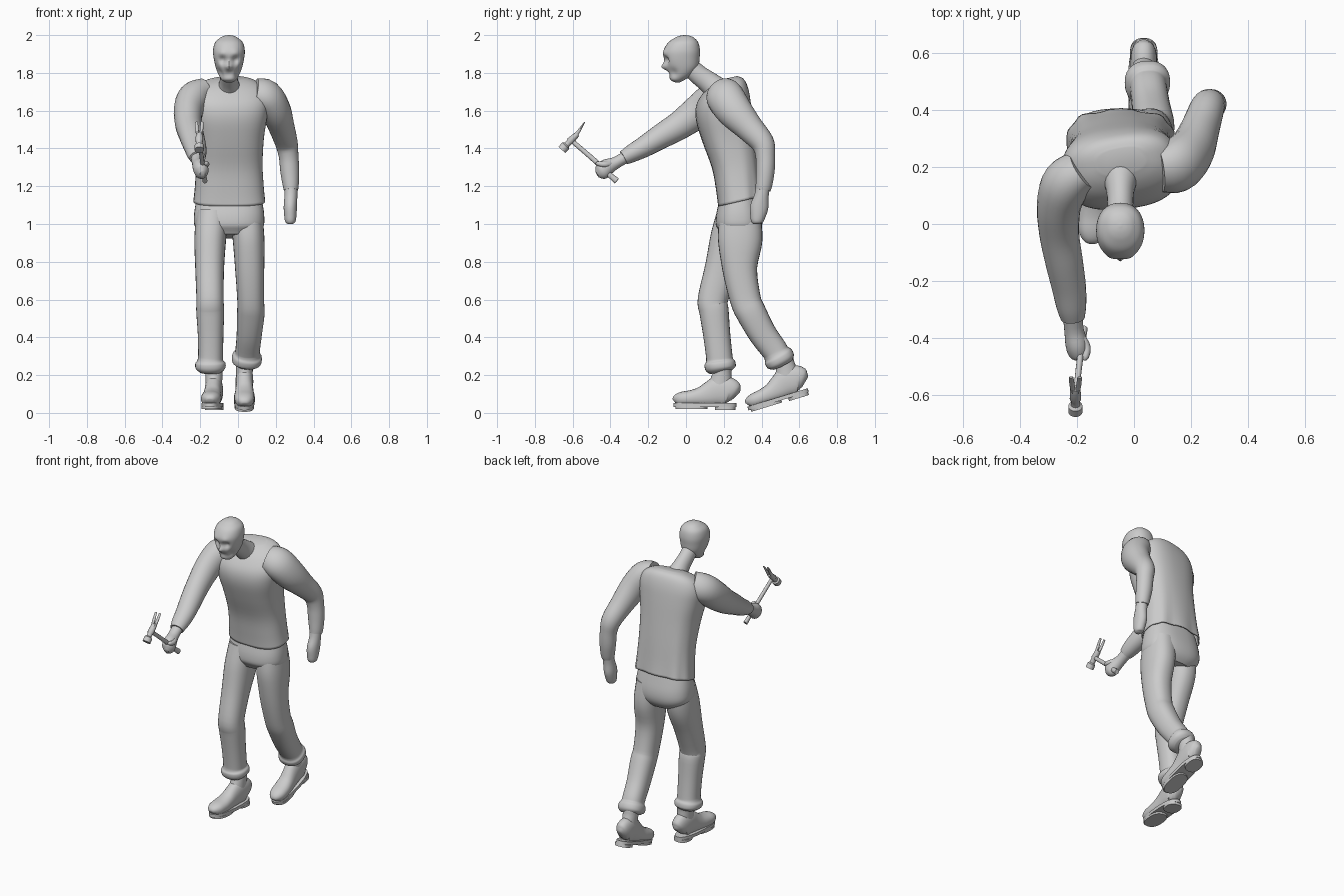
import bpy, bmesh, math
from mathutils import Vector, Matrix


def spline(rings, n):
    """Catmull-Rom resampling of ring tuples."""
    out = []
    for i in range(len(rings) - 1):
        p0, p1 = rings[max(i - 1, 0)], rings[i]
        p2, p3 = rings[i + 1], rings[min(i + 2, len(rings) - 1)]
        for k in range(n):
            t = k / n
            out.append([0.5 * (2 * b + (c - a) * t + (2 * a - 5 * b + 4 * c - d) * t * t
                               + (3 * b - a - 3 * c + d) * t ** 3)
                        for a, b, c, d in zip(p0, p1, p2, p3)])
    return out + [list(rings[-1])]


def tube(name, rings, sides=24, n=4, axis=None, power=2.0, yaw=(0, 0),
         caps=(True, True), matrix=None, ripple=0.0):
    """Loft of (x, y, z, width, depth) rings along their centre line."""
    pts = spline(rings, n) if n > 1 else [list(r) for r in rings]
    bm = bmesh.new()
    loops = []
    for i, p in enumerate(pts):
        f = i / (len(pts) - 1)
        c = Vector(p[:3])
        t = Vector(axis) if axis else (Vector(pts[min(i + 1, len(pts) - 1)][:3])
                                       - Vector(pts[max(i - 1, 0)][:3]))
        t.normalize()
        u = (Vector((1, 0, 0)) - t * t.x).normalized()
        v = t.cross(u)
        turn = Matrix.Rotation(yaw[0] + (yaw[1] - yaw[0]) * f, 3, t)
        u, v = turn @ u, turn @ v
        loop = []
        for k in range(sides):
            a = 2 * math.pi * k / sides
            ca, sa = math.cos(a), math.sin(a)
            s = 1 + ripple * (1 - f) ** 5 * math.sin(9 * a) * max(0, sa)
            e = 2 / power
            loop.append(bm.verts.new(
                c + u * (math.copysign(abs(ca) ** e, ca) * max(p[3], .001) * s)
                + v * (math.copysign(abs(sa) ** e, sa) * max(p[4], .001) * s)))
        loops.append(loop)
    for a, b in zip(loops, loops[1:]):
        for k in range(sides):
            j = (k + 1) % sides
            bm.faces.new((a[k], a[j], b[j], b[k]))
    if caps[0]:
        bm.faces.new(loops[0][::-1])
    if caps[1]:
        bm.faces.new(loops[-1])
    me = bpy.data.meshes.new(name)
    bm.to_mesh(me)
    bm.free()
    if matrix:
        me.transform(matrix)
    ob = bpy.data.objects.new(name, me)
    bpy.context.collection.objects.link(ob)
    return ob


def push(ob, centre, radius, offset):
    """Soft local sculpting."""
    for v in ob.data.vertices:
        d = (v.co - Vector(centre)).length / radius
        v.co += Vector(offset) * math.exp(-d * d)


# head with masked face
HX = -0.048
head = tube("head", [(HX, y, z, w, d) for y, z, w, d in (
    (-.045, 1.75, .018, .012), (-.045, 1.763, .038, .038), (-.030, 1.79, .055, .062),
    (-.022, 1.83, .070, .086), (-.024, 1.88, .081, .096), (-.022, 1.92, .084, .096),
    (-.015, 1.96, .074, .080), (-.008, 1.985, .048, .052), (-.006, 1.996, .026, .027),
    (-.006, 2.0, .003, .003))], sides=48, n=5, axis=(0, 0, 1), power=2.2)
push(head, (HX, -.11, 1.835), .018, (0, -.022, -.004))
push(head, (HX, -.09, 1.80), .02, (0, .008, 0))
for s in (-1, 1):
    push(head, (HX + s * .035, -.115, 1.868), .022, (0, .024, 0))
    push(head, (HX + s * .036, -.115, 1.90), .022, (0, -.007, 0))
    push(head, (HX + s * .055, -.07, 1.80), .025, (-s * .01, .006, 0))
tube("neck", [(HX, -.01, 1.86, .045, .05), (HX, .06, 1.795, .045, .052),
              (HX, .12, 1.75, .05, .058), (HX, .18, 1.70, .07, .07)])

# sweater body, leaning forward, turned at the shoulders
sweater = tube("sweater", [
    (-.046, .285, 1.12, .190, .118), (-.046, .275, 1.20, .182, .118),
    (-.046, .258, 1.32, .176, .122), (-.045, .225, 1.46, .182, .138),
    (-.045, .200, 1.58, .200, .148), (-.045, .195, 1.66, .205, .140),
    (-.045, .205, 1.72, .180, .112), (-.045, .215, 1.755, .135, .080),
    (-.045, .220, 1.772, .085, .045)], sides=48, axis=(0, -.22, .97), power=2.6,
    yaw=(0, math.radians(11)), caps=(False, True), ripple=.05)
sol = sweater.modifiers.new("cloth", "SOLIDIFY")
sol.thickness = .008

# hanging arm
tube("hanging_sleeve", [
    (.09, .19, 1.695, .07, .085), (.15, .205, 1.675, .085, .10), (.20, .255, 1.60, .080, .095),
    (.232, .335, 1.51, .068, .075), (.256, .405, 1.43, .060, .062),
    (.268, .42, 1.36, .052, .052), (.274, .42, 1.28, .050, .049),
    (.279, .413, 1.21, .043, .044), (.280, .408, 1.18, .038, .04)])
tube("hanging_hand", [
    (.280, .41, 1.21, .034, .036), (.280, .40, 1.15, .034, .038), (.277, .388, 1.09, .035, .048),
    (.277, .38, 1.04, .032, .040), (.277, .375, 1.01, .026, .030), (.277, .375, 1.0, .012, .014)])

# raised arm reaching forward
tube("raised_sleeve", [
    (-.18, .19, 1.69, .07, .085), (-.235, .145, 1.665, .085, .09), (-.262, .07, 1.60, .078, .088),
    (-.262, -.03, 1.525, .070, .076), (-.245, -.13, 1.465, .066, .066),
    (-.228, -.22, 1.41, .060, .056), (-.219, -.29, 1.372, .052, .047),
    (-.214, -.33, 1.35, .042, .038)])
tube("gripping_hand", [
    (-.216, -.30, 1.365, .035, .032), (-.210, -.37, 1.325, .034, .032),
    (-.200, -.42, 1.30, .040, .044), (-.192, -.45, 1.275, .036, .044),
    (-.188, -.47, 1.262, .014, .018)])
tube("gripping_thumb", [
    (-.185, -.39, 1.32, .012, .014), (-.165, -.43, 1.315, .013, .015),
    (-.170, -.465, 1.32, .012, .012), (-.178, -.475, 1.322, .004, .004)], sides=12)

# claw hammer
tube("hammer_handle", [
    (-.175, -.366, 1.228, .013, .017), (-.180, -.41, 1.265, .011, .014),
    (-.190, -.48, 1.333, .011, .013), (-.205, -.61, 1.445, .010, .012)], sides=12)
tube("hammer_head", [
    (-.205, -.657, 1.392, .025, .025), (-.205, -.637, 1.414, .025, .025),
    (-.205, -.632, 1.419, .016, .016), (-.205, -.618, 1.433, .016, .016),
    (-.205, -.612, 1.440, .020, .020), (-.205, -.575, 1.476, .018, .014)], sides=16, n=1)
for s in (-1, 1):
    tube("hammer_claw", [
        (-.205 + s * .008, -.585, 1.468, .008, .013), (-.205 + s * .012, -.562, 1.50, .009, .008),
        (-.205 + s * .015, -.536, 1.54, .008, .003)], sides=10)

# trousers
tube("trouser_seat", [
    (-.047, .27, 1.20, .155, .09), (-.047, .278, 1.12, .175, .105), (-.047, .28, 1.04, .186, .122),
    (-.047, .28, .98, .178, .120), (-.047, .275, .935, .12, .09)], sides=40, power=2.5)


def trouser_leg(name, rings):
    tube(name, rings, sides=28, power=2.3, caps=(True, True))


trouser_leg("forward_trouser_leg", [
    (-.135, .265, 1.06, .085, .10), (-.147, .24, .92, .084, .112), (-.150, .19, .76, .076, .092),
    (-.148, .142, .60, .072, .080), (-.147, .148, .54, .074, .078), (-.145, .162, .42, .068, .072),
    (-.145, .175, .31, .066, .070), (-.146, .178, .28, .068, .072), (-.146, .180, .262, .080, .082),
    (-.146, .182, .235, .078, .080), (-.146, .185, .215, .055, .058)])
trouser_leg("rear_trouser_leg", [
    (.042, .285, 1.06, .085, .105), (.056, .287, .92, .084, .118), (.062, .285, .76, .077, .092),
    (.067, .315, .60, .071, .082), (.068, .345, .53, .073, .080), (.060, .405, .42, .067, .074),
    (.052, .463, .34, .065, .070), (.050, .478, .315, .067, .070), (.048, .488, .298, .078, .080),
    (.046, .503, .272, .077, .078), (.044, .512, .255, .055, .056)])


# shoes
def shoe(side, x, y, z, pitch, yaw):
    m = (Matrix.Translation((x, y, z)) @ Matrix.Rotation(math.radians(pitch), 4, 'X')
         @ Matrix.Rotation(math.radians(yaw), 4, 'Z'))
    tube(side + "_shoe_upper", [
        (0, -.162, .045, .018, .015), (0, -.15, .052, .036, .030), (0, -.12, .058, .050, .038),
        (0, -.07, .062, .053, .043), (0, -.02, .070, .049, .052), (0, .03, .085, .046, .068),
        (0, .08, .10, .047, .082), (0, .13, .095, .045, .075), (0, .152, .08, .035, .055),
        (0, .162, .07, .015, .03)], power=2.3, matrix=m)
    tube(side + "_shoe_ankle", [
        (0, .07, .09, .044, .065), (0, .085, .15, .044, .058), (0, .093, .20, .046, .048),
        (0, .095, .225, .048, .048), (0, .097, .26, .038, .04)], matrix=m)
    for part, cy, z0, z1, w, d in (("sole", 0, .016, .036, .055, .167),
                                   ("heel", .108, .0, .018, .048, .055),
                                   ("tread", -.07, .004, .018, .052, .085)):
        tube(side + "_shoe_" + part, [(0, cy, z0, w, d), (0, cy, z1, w, d)], sides=32,
             n=1, axis=(0, 0, 1), power=2.5, matrix=m)


shoe("forward", -.135, .10, .016, 0, -5)
shoe("rear", .034, .495, .047, 17, 0)

# smooth shading with crisp rims
for ob in bpy.context.collection.objects:
    ob.select_set(True)
    bpy.context.view_layer.objects.active = ob
bpy.ops.object.shade_smooth_by_angle(angle=math.radians(40))
